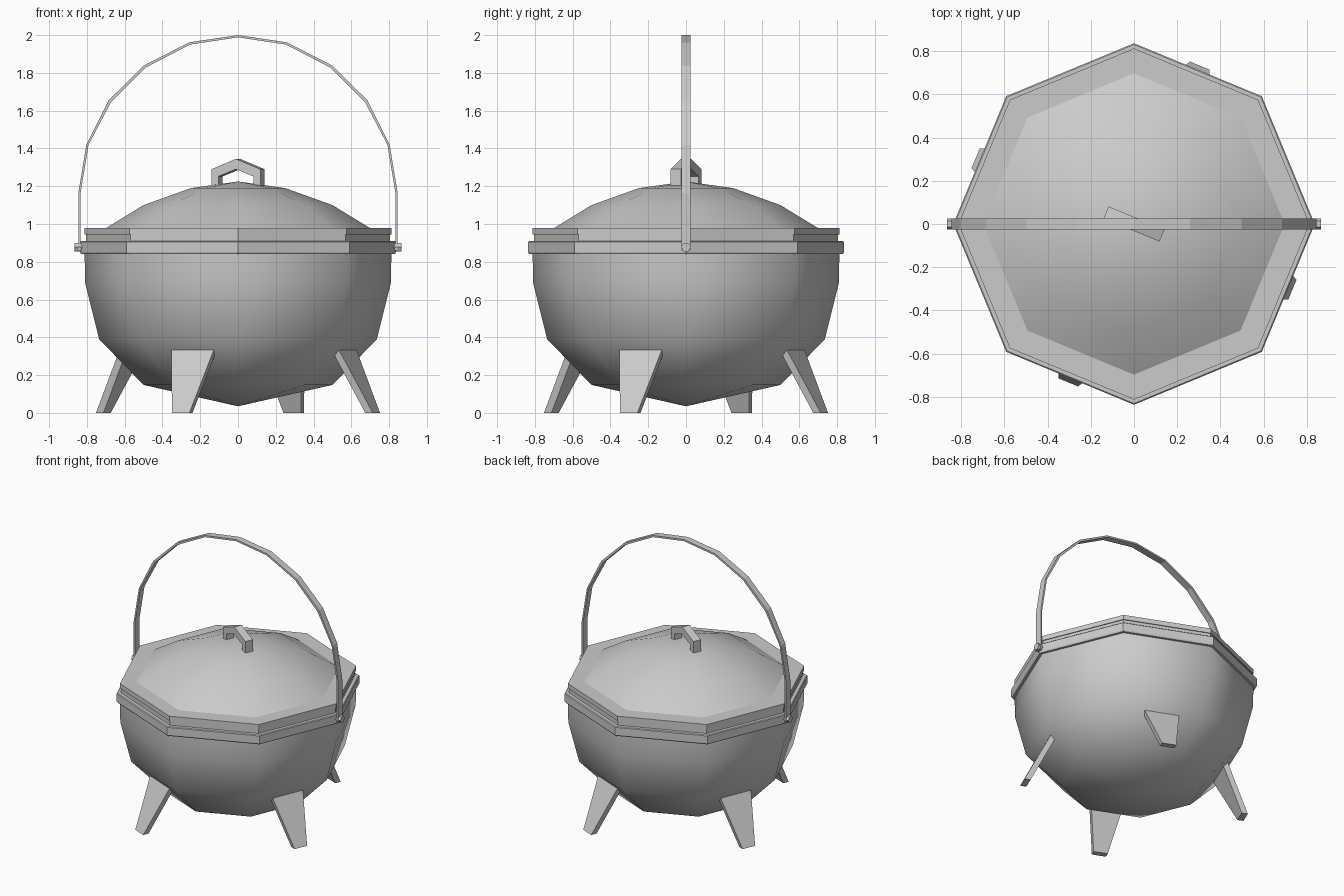
import bpy, bmesh
from math import cos, sin, pi, radians
from mathutils import Matrix, Vector

cube = bpy.data.objects.get("Cube")
if cube:
    bpy.data.objects.remove(cube, do_unlink=True)

iron = bpy.data.materials.new("cast_iron_grey")
iron.use_nodes = True
grey = (0.6, 0.6, 0.6, 1)
iron.diffuse_color = grey
iron.node_tree.nodes["Principled BSDF"].inputs["Base Color"].default_value = grey


def finish(name, bm, smooth=False):
    bmesh.ops.recalc_face_normals(bm, faces=bm.faces)
    for f in bm.faces:
        f.smooth = smooth
    mesh = bpy.data.meshes.new(name)
    bm.to_mesh(mesh)
    bm.free()
    mesh.materials.append(iron)
    obj = bpy.data.objects.new(name, mesh)
    bpy.context.collection.objects.link(obj)
    return obj


def lathe(name, profile, smooth=False, sides=8):
    """Turn (radius, height) points around z, merging points on the axis."""
    bm = bmesh.new()
    rings = [[bm.verts.new((r * cos(2 * pi * i / sides), r * sin(2 * pi * i / sides), z))
              for i in range(sides)] for r, z in profile]
    for a, b in zip(rings, rings[1:]):
        for i in range(sides):
            j = (i + 1) % sides
            bm.faces.new((a[i], a[j], b[j], b[i]))
    bmesh.ops.remove_doubles(bm, verts=bm.verts, dist=1e-5)
    return finish(name, bm, smooth)


def plate(name, outline, half_width):
    """Extrude an x-z outline strip (outer and inner paths) along y."""
    outer, inner = outline
    bm = bmesh.new()
    rows = [[bm.verts.new((x, y, z)) for (x, z), y in
             ((o, -half_width), (o, half_width), (i, half_width), (i, -half_width))]
            for o, i in zip(outer, inner)]
    for a, b in zip(rows, rows[1:]):
        for k in range(4):
            m = (k + 1) % 4
            bm.faces.new((a[k], a[m], b[m], b[k]))
    bm.faces.new(rows[0])
    bm.faces.new(rows[-1])
    return finish(name, bm)


def mirrored(half):
    """Complete a right-hand path that ends on the x = 0 axis."""
    return half + [(-x, z) for x, z in reversed(half[:-1])]


# Bowl, rim bands and lid
lathe("bowl", [(0, 0.035), (0.5, 0.148), (0.735, 0.39), (0.81, 0.69), (0.812, 0.85)], True)
lathe("bowl_rim", [(0.79, 0.84), (0.83, 0.84), (0.836, 0.85), (0.836, 0.905),
                   (0.83, 0.91), (0, 0.91)])
lathe("lid_neck", [(0.805, 0.9), (0.805, 0.945)])
lathe("lid_plate", [(0, 0.945), (0.812, 0.945), (0.812, 0.98), (0.69, 0.98)])
lathe("lid_dome", [(0.7, 0.978), (0.5, 1.1), (0.25, 1.19), (0, 1.225)], True)

# Lid grip, turned to face one side of the octagon
grip = plate("lid_grip", (mirrored([(0.14, 1.19), (0.14, 1.29), (0, 1.345)]),
                          mirrored([(0.1, 1.19), (0.1, 1.252), (0, 1.29)])), 0.03)
grip.rotation_euler.z = radians(-22.5)

# Carrying handle
arc = [(0.845, 0.86), (0.845, 1.165), (0.803, 1.42), (0.685, 1.655),
       (0.497, 1.84), (0.258, 1.962), (0, 2.0)]
inner_arc = [(x - 0.012 * min(1, x / 0.7), z - 0.012 * (i > 2)) for i, (x, z) in enumerate(arc)]
plate("carrying_handle", (mirrored(arc), mirrored(inner_arc)), 0.025)

# Pins that hold the handle
for side, label in ((1, "left"), (-1, "right")):
    bm = bmesh.new()
    bmesh.ops.create_cone(bm, cap_ends=True, segments=6, radius1=0.026, radius2=0.026, depth=0.05,
                          matrix=Matrix.Translation((side * 0.84, 0, 0.878))
                          @ Matrix.Rotation(pi / 2, 4, "Y"))
    finish(label + "_handle_pin", bm)

# Splayed, tapering legs
for n, label in enumerate(("back_left", "back_right", "front_right", "front_left")):
    bm = bmesh.new()
    bmesh.ops.create_cube(bm, size=2)
    for v in bm.verts:
        top = v.co.z > 0
        radius = 0.628 if top else 0.793
        if v.co.x < 0:
            radius -= 0.043
        width = 0.122 if top else 0.05
        v.co = Vector((radius, v.co.y * width, 0.335 if top else 0))
    bm.transform(Matrix.Rotation(radians(67.5 + 90 * n), 4, "Z"))
    finish(label + "_leg", bm)
